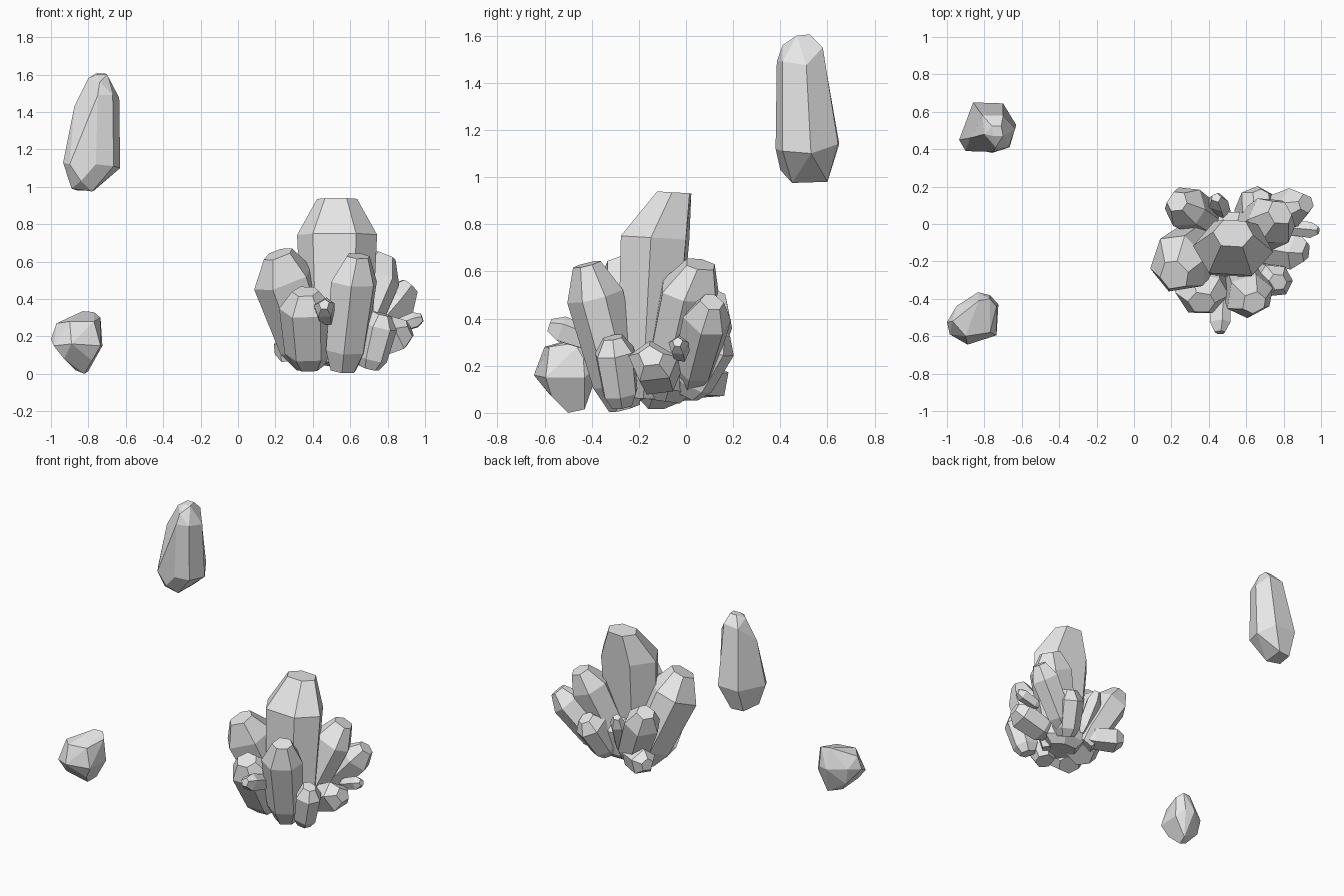
import bpy, bmesh, math, random
from mathutils import Vector

random.seed(4)
cube = bpy.data.objects.get("Cube")
if cube:
    bpy.data.objects.remove(cube)

# One stone colour
stone = bpy.data.materials.new("pale_grey_stone")
stone.use_nodes = True
grey = (0.8, 0.8, 0.8, 1)
stone.diffuse_color = grey
stone.node_tree.nodes["Principled BSDF"].inputs["Base Color"].default_value = grey


def faceted(name, points):
    """Flat-faced convex stone around a set of points."""
    bm = bmesh.new()
    for p in points:
        bm.verts.new(p)
    hull = bmesh.ops.convex_hull(bm, input=bm.verts)
    loose = {v for v in hull["geom_interior"] + hull["geom_unused"]
             if isinstance(v, bmesh.types.BMVert)}
    bmesh.ops.delete(bm, geom=list(loose), context='VERTS')
    bmesh.ops.dissolve_limit(bm, angle_limit=math.radians(12),
                             verts=bm.verts, edges=bm.edges)
    bmesh.ops.recalc_face_normals(bm, faces=bm.faces)
    mesh = bpy.data.meshes.new(name)
    bm.to_mesh(mesh)
    bm.free()
    mesh.materials.append(stone)
    obj = bpy.data.objects.new(name, mesh)
    bpy.context.collection.objects.link(obj)


# Position along a crystal and the width there
PROFILE = ((0, .55), (.18, .88), (.78, 1), (1, .5))


def crystal(name, base, tip, width, depth=None, bulge=(0, 0), sides=6):
    """Irregular prism with bevelled ends and a flat underside, from base to tip."""
    base, tip = Vector(base), Vector(tip)
    turn = (tip - base).to_track_quat('Z', 'Y')
    roll = .25 if sides == 5 else 0
    outline = []
    for i in range(sides):
        a = math.tau * (i + roll + random.uniform(-.15, .15)) / sides
        outline.append(Vector((math.cos(a) * width, math.sin(a) * (depth or width), 0)))
    points = []
    for t, size in PROFILE:
        # The body bulges sideways and the tip stays in place
        shift = Vector((*bulge, 0)) * min(1, (1 - t) * 6)
        points += [base.lerp(tip, t) + turn @ (p * size) + shift for p in outline]
    faceted(name, points)


# Cluster
crystal("main_crystal", (.53, -.1, .06), (.53, -.05, .935), .215, .165, (0, -.07))
crystal("left_large_crystal", (.42, -.1, .05), (.215, -.275, .64), .17, .165, (-.02, .02))
crystal("front_tall_crystal", (.57, -.26, .02), (.64, -.42, .63), .135, .12, (-.01, 0))
crystal("front_left_crystal", (.38, -.22, .04), (.36, -.42, .44), .145, .13)
crystal("front_small_crystal", (.47, -.35, .29), (.46, -.58, .37), .06, sides=5)
crystal("front_right_crystal", (.7, -.27, .03), (.77, -.31, .32), .09, .1)
crystal("right_low_crystal", (.66, -.11, .13), (.92, -.15, .24), .11, .1, sides=5)
crystal("right_tiny_crystal", (.82, -.02, .24), (.985, -.035, .3), .045, sides=5)
crystal("right_back_crystal", (.63, .02, .13), (.92, .11, .47), .105)
crystal("right_upper_crystal", (.58, -.06, .12), (.78, .06, .63), .145, .13, (0, -.02))
crystal("back_crystal", (.6, .0, .08), (.68, .14, .35), .105)
crystal("back_left_crystal", (.43, -.01, .08), (.23, .12, .5), .12)
crystal("back_left_low_crystal", (.43, .02, .13), (.21, .13, .14), .09, sides=5)
crystal("back_small_crystal", (.48, .02, .14), (.44, .14, .42), .055, sides=5)
crystal("underside_crystal", (.54, -.1, .05), (.54, -.06, .34), .2, .15)


def ring(flat, heights):
    return [(x, y, z) for (x, y), z in zip(flat, heights)]


# Floating crystal: wide low ring, shoulder, tip and underside
floating = ring([(-.935, .45), (-.86, .65), (-.7, .645), (-.63, .53),
                 (-.665, .41), (-.76, .38), (-.9, .39)],
                (1.13, 1.14, 1.14, 1.1, 1.11, 1.12, 1.12))
floating += ring([(-.875, .46), (-.81, .58), (-.7, .58), (-.635, .51), (-.67, .41), (-.75, .385)],
                 (1.43, 1.54, 1.55, 1.475, 1.49, 1.49))
floating += ring([(-.8, .48), (-.76, .525), (-.71, .525), (-.7, .47), (-.75, .47), (-.74, .41)],
                 (1.58, 1.605, 1.605, 1.6, 1.6, 1.56))
floating += ring([(-.89, .46), (-.86, .59), (-.77, .6), (-.78, .45), (-.84, .4)],
                 (.99, .98, .98, .975, 1.03))
faceted("floating_crystal", floating)

# Loose stone on the ground: middle, top and underside
loose_stone = ring([(-1, -.525), (-.95, -.44), (-.835, -.365), (-.77, -.38), (-.725, -.43),
                    (-.735, -.595), (-.89, -.645), (-.985, -.59)],
                   (.185, .2, .2, .2, .15, .15, .16, .15))
loose_stone += ring([(-.97, -.52), (-.83, -.41), (-.77, -.4), (-.735, -.44),
                     (-.77, -.58), (-.9, -.6)],
                    (.27, .335, .33, .3, .28, .28))
loose_stone += ring([(-.82, -.5), (-.8, -.43), (-.87, -.5), (-.93, -.58), (-.78, -.57), (-.93, -.45)],
                    (0, .015, .02, .08, .07, .09))
faceted("loose_stone", loose_stone)
